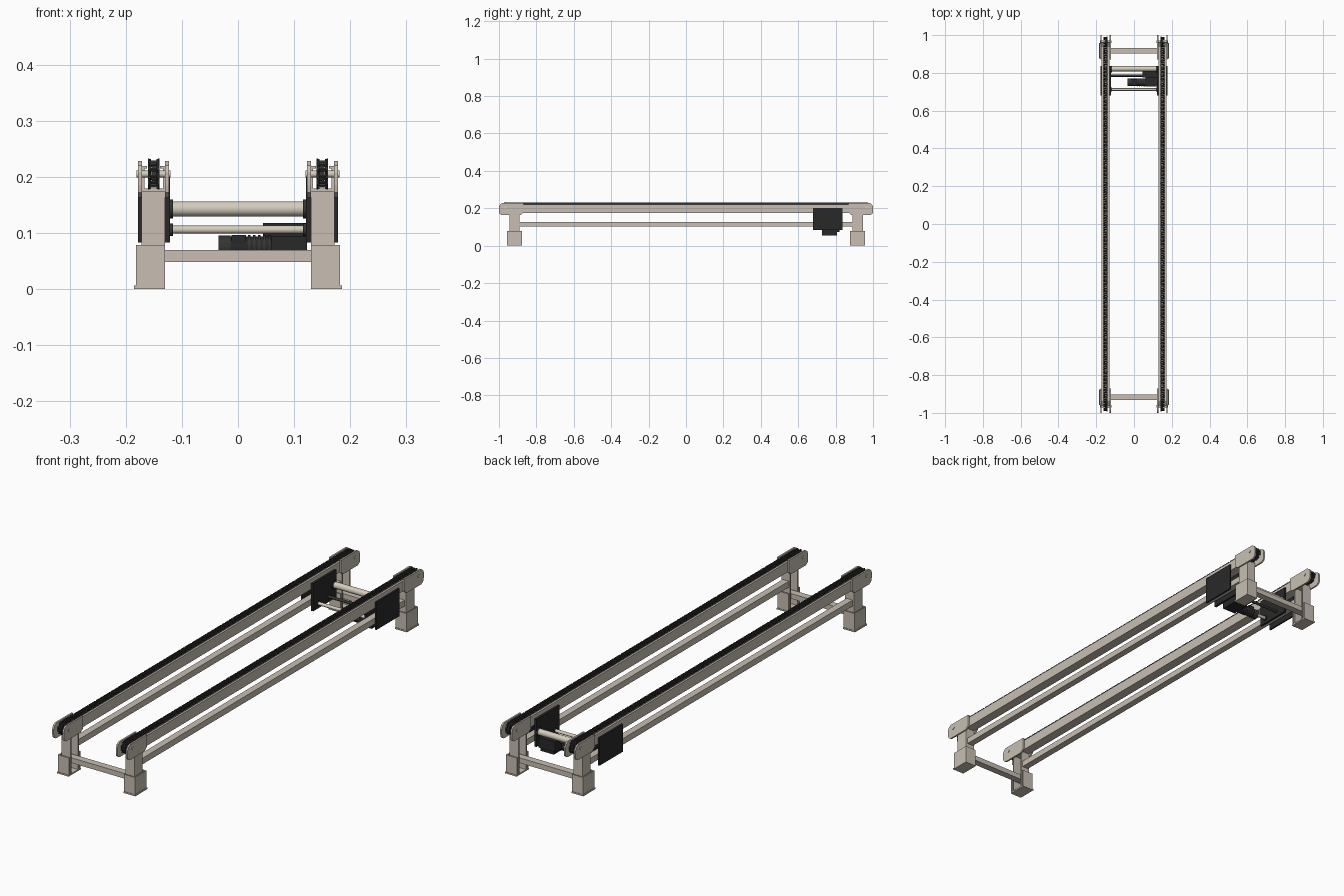
import bpy, bmesh, math
from mathutils import Matrix, Vector

cube = bpy.data.objects.get("Cube")
if cube:
    bpy.data.objects.remove(cube, do_unlink=True)


def material(name, rgb):
    m = bpy.data.materials.new(name)
    m.use_nodes = True
    m.diffuse_color = (*rgb, 1)
    bsdf = m.node_tree.nodes["Principled BSDF"]
    bsdf.inputs["Base Color"].default_value = (*rgb, 1)
    bsdf.inputs["Roughness"].default_value = 0.6
    return m


CREAM = material("warm grey paint", (0.58, 0.52, 0.45))
PALE = material("pale steel", (0.66, 0.61, 0.51))
DARK = material("dark chain steel", (0.035, 0.035, 0.033))
BLACK = material("black cover", (0.022, 0.022, 0.022))


def finish(name, bm, mat, smooth=False):
    bmesh.ops.recalc_face_normals(bm, faces=bm.faces)
    mesh = bpy.data.meshes.new(name)
    bm.to_mesh(mesh)
    bm.free()
    mesh.materials.append(mat)
    ob = bpy.data.objects.new(name, mesh)
    bpy.context.collection.objects.link(ob)
    if smooth:
        bpy.ops.object.select_all(action="DESELECT")
        ob.select_set(True)
        bpy.context.view_layer.objects.active = ob
        bpy.ops.object.shade_smooth_by_angle(angle=math.radians(35))
    return ob


def box(name, x, y, z, mat):
    """Box from (low, high) ranges."""
    bm = bmesh.new()
    size = [abs(r[1] - r[0]) for r in (x, y, z)]
    mid = [(r[0] + r[1]) / 2 for r in (x, y, z)]
    bmesh.ops.create_cube(bm, size=1, matrix=Matrix.Translation(mid) @ Matrix.Diagonal((*size, 1)))
    return finish(name, bm, mat)


def rod(name, x, y, z, r, mat, segs=24):
    """Cylinder along x."""
    bm = bmesh.new()
    place = Matrix.Translation(((x[0] + x[1]) / 2, y, z)) @ Matrix.Rotation(math.pi / 2, 4, "Y")
    bmesh.ops.create_cone(bm, cap_ends=True, segments=segs, radius1=r, radius2=r,
                          depth=abs(x[1] - x[0]), matrix=place)
    return finish(name, bm, mat, True)


def prism(name, points, offset, mat):
    """Closed outline extruded by an offset."""
    bm = bmesh.new()
    face = bm.faces.new([bm.verts.new(p) for p in points])
    ext = bmesh.ops.extrude_face_region(bm, geom=[face])
    moved = [v for v in ext["geom"] if isinstance(v, bmesh.types.BMVert)]
    bmesh.ops.translate(bm, verts=moved, vec=offset)
    return finish(name, bm, mat)


def c_post(name, s, y, half, x_in, x_out, z, t=0.005):
    """Upright channel that opens towards the middle of the frame."""
    a, b = y - half, y + half
    outline = [(x_in, a), (x_out, a), (x_out, b), (x_in, b),
               (x_in, b - t), (x_out - t, b - t), (x_out - t, a + t), (x_in, a + t)]
    prism(name, [(s * px, py, z[0]) for px, py in outline], (0, 0, z[1] - z[0]), CREAM)


# Chain: a loop of plates and rollers around both end sprockets
AXLE_Y, AXLE_Z, RADIUS, LINKS = 0.965, 0.205, 0.021, 320
ARC = math.pi * RADIUS
TOTAL = 4 * AXLE_Y + 2 * ARC


def loop_point(d):
    d %= TOTAL
    flip = 1
    if d >= TOTAL / 2:
        d, flip = d - TOTAL / 2, -1
    if d < 2 * AXLE_Y:
        p = (d - AXLE_Y, RADIUS)
    else:
        a = (d - 2 * AXLE_Y) / RADIUS
        p = (AXLE_Y + RADIUS * math.sin(a), RADIUS * math.cos(a))
    return Vector((0, flip * p[0], flip * p[1] + AXLE_Z))


bm = bmesh.new()
pitch = TOTAL / LINKS
for i in range(LINKS):
    p, q = loop_point(i * pitch), loop_point((i + 1) * pitch)
    step = q - p
    turn = Matrix.Rotation(math.atan2(step.z, step.y), 4, "X")
    off = 0.0088 if i % 2 else 0.0062
    for side in (-off, off):
        bmesh.ops.create_cube(bm, size=1, matrix=Matrix.Translation((p + q) / 2 + Vector((side, 0, 0)))
                              @ turn @ Matrix.Diagonal((0.0024, pitch * 1.6, 0.0115, 1)))
    bmesh.ops.create_cone(bm, cap_ends=True, segments=6, radius1=0.0034, radius2=0.0034, depth=0.021,
                          matrix=Matrix.Translation(p) @ Matrix.Rotation(math.pi / 2, 4, "Y"))
chain = finish("right_chain", bm, DARK)
chain.location.x = -0.15
other = bpy.data.objects.new("left_chain", chain.data)
bpy.context.collection.objects.link(other)
other.location.x = 0.15

# Side outline of the end plates, written for the +y end
PLATE = [(0.87, 0.176), (0.885, 0.163), (0.985, 0.163), (0.998, 0.172), (1.0, 0.185),
         (1.0, 0.208), (0.995, 0.22), (0.982, 0.228), (0.87, 0.228)]

for s, side in ((-1, "right"), (1, "left")):
    # Chain beam: open channel with inward lips
    t, lo, hi, bot, top, lip = 0.004, 0.130, 0.171, 0.175, 0.219, 0.009
    section = [(lo, bot), (hi, bot), (hi, top), (hi - lip, top), (hi - lip, top - t), (hi - t, top - t),
               (hi - t, bot + t), (lo + t, bot + t), (lo + t, top - t), (lo + lip, top - t),
               (lo + lip, top), (lo, top)]
    prism(side + "_beam", [(s * x, -0.94, z) for x, z in section], (0, 1.88, 0), CREAM)
    box(side + "_chain_guide", (s * 0.146, s * 0.154), (-0.93, 0.93), (0.2, 0.216), CREAM)
    box(side + "_lower_rail", (s * 0.136, s * 0.165), (-0.89, 0.89), (0.102, 0.128), CREAM)

    for e, end in ((-1, "front"), (1, "back")):
        tag = end + "_" + side
        y = e * 0.917
        # Legs and feet
        c_post(tag + "_leg", s, y, 0.028, 0.130, 0.172, (0.006, 0.175))
        c_post(tag + "_foot", s, y, 0.039, 0.130, 0.182, (0.006, 0.079))
        box(tag + "_base_plate", (s * 0.130, s * 0.185), (y - 0.041, y + 0.041), (0, 0.006), CREAM)
        # End plates either side of the sprocket
        for x0, x1, part in ((0.123, 0.130, "inner"), (0.171, 0.178, "outer")):
            prism(tag + "_" + part + "_plate", [(s * x0, e * py, pz) for py, pz in PLATE],
                  (s * (x1 - x0), 0, 0), CREAM)
        # Sprocket and axle
        rod(tag + "_sprocket", (s * 0.1455, s * 0.1545), e * AXLE_Y, AXLE_Z, 0.019, DARK, 16)
        rod(tag + "_axle", (s * 0.120, s * 0.181), e * AXLE_Y, AXLE_Z, 0.006, PALE)

    # Drive covers, with hubs for the cross tubes
    for x0, x1, part in ((0.121, 0.130, "inner"), (0.171, 0.178, "outer")):
        box(side + "_" + part + "_drive_cover", (s * x0, s * x1), (0.68, 0.837), (0.083, 0.201), BLACK)
    rod(side + "_upper_hub", (s * 0.116, s * 0.122), 0.82, 0.143, 0.017, DARK)
    rod(side + "_lower_hub", (s * 0.116, s * 0.122), 0.712, 0.106, 0.011, DARK)
    rod(side + "_drive_sprocket", (s * 0.145, s * 0.155), 0.77, 0.143, 0.03, DARK)

# Cross beams between the feet
for e, end in ((-1, "front"), (1, "back")):
    box(end + "_cross_beam", (-0.172, 0.172), (e * 0.918 - 0.015, e * 0.918 + 0.015), (0.048, 0.07), CREAM)

# Cross tubes and drive shaft
rod("upper_cross_tube", (-0.125, 0.125), 0.822, 0.143, 0.0135, PALE)
rod("lower_cross_tube", (-0.125, 0.125), 0.712, 0.106, 0.007, PALE)
rod("drive_shaft", (-0.13, 0.125), 0.785, 0.106, 0.006, DARK)

# Gear motor
box("gearbox", (0.06, 0.123), (0.728, 0.807), (0.055, 0.094), BLACK)
box("gearbox_flange", (0.045, 0.123), (0.775, 0.82), (0.074, 0.118), BLACK)
rod("motor_body", (-0.015, 0.062), 0.75, 0.075, 0.019, BLACK)
rod("motor_fan_cover", (-0.035, -0.013), 0.75, 0.075, 0.0205, DARK)
box("motor_terminal_box", (-0.012, 0.014), (0.732, 0.768), (0.08, 0.096), BLACK)
for i in range(5):
    x = 0.018 + i * 0.009
    rod("motor_fin", (x, x + 0.004), 0.75, 0.075, 0.021, DARK)
